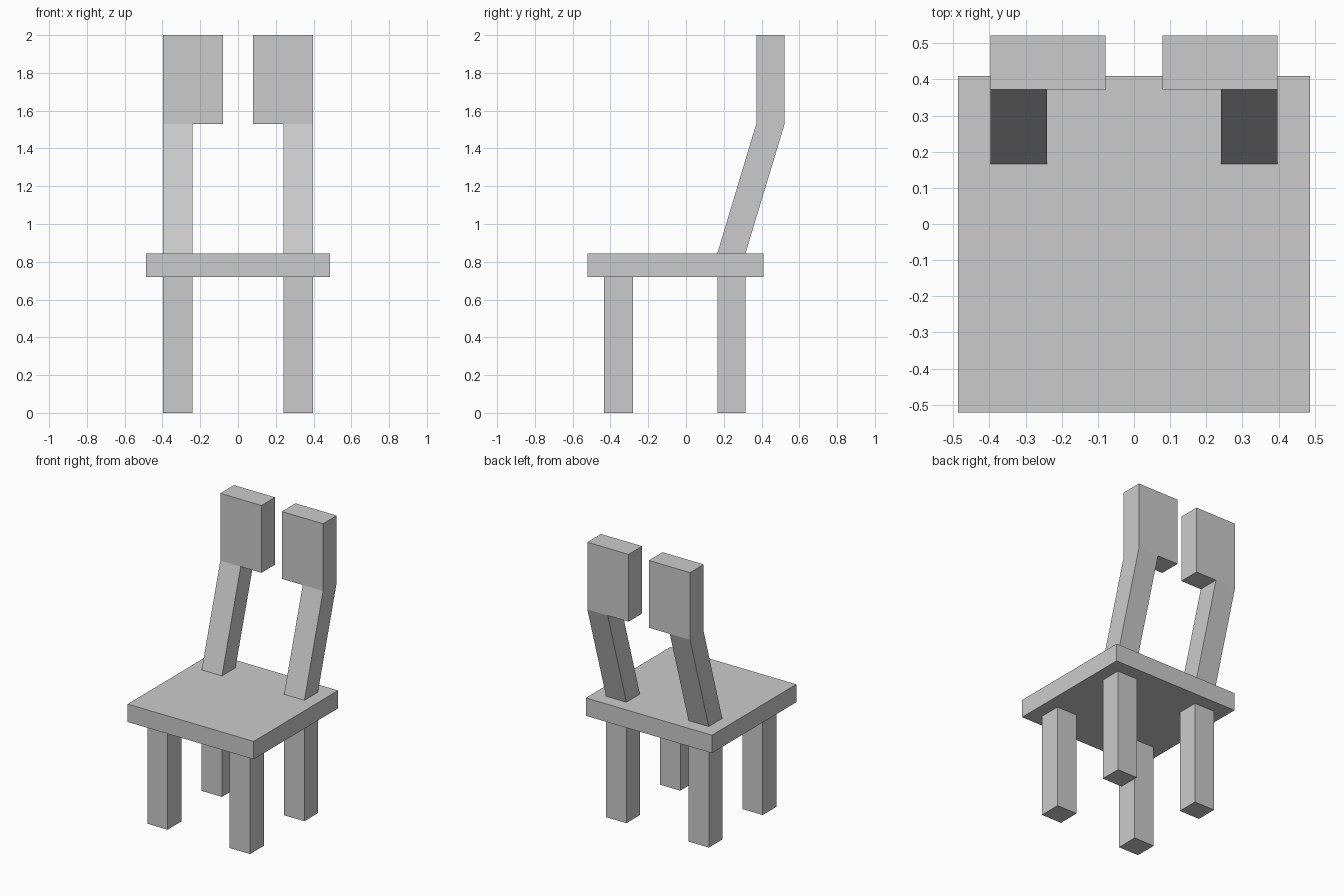
import bpy

if "Cube" in bpy.data.objects:
    bpy.data.objects.remove(bpy.data.objects["Cube"])


def prism(name, profile, x0, x1, mirrored=True):
    """Extrude a (y, z) profile from x0 to x1, optionally mirrored across x = 0."""
    n = len(profile)
    verts = [(x, y, z) for x in (x0, x1) for y, z in profile]
    faces = [tuple(reversed(range(n))), tuple(range(n, 2 * n))]
    faces += [(i, (i + 1) % n, n + (i + 1) % n, n + i) for i in range(n)]
    mesh = bpy.data.meshes.new(name)
    mesh.from_pydata(verts, [], faces)
    obj = bpy.data.objects.new(name, mesh)
    bpy.context.collection.objects.link(obj)
    if mirrored:
        mod = obj.modifiers.new("Mirror", 'MIRROR')
        mod.use_axis = (True, False, False)
        mod.use_mirror_merge = False
    return obj


def rect(y0, y1, z0, z1):
    return [(y0, z0), (y1, z0), (y1, z1), (y0, z1)]


SEAT_BOTTOM, SEAT_TOP, BEND, TOP = 0.72, 0.845, 1.53, 2.0
LEG_IN, LEG_OUT = 0.24, 0.397

# Seat slab
prism("seat", rect(-0.522, 0.409, SEAT_BOTTOM, SEAT_TOP), -0.487, 0.487, mirrored=False)

# Legs, in left and right pairs
prism("front_legs", rect(-0.434, -0.28, 0, SEAT_BOTTOM), LEG_IN, LEG_OUT)
prism("back_legs", rect(0.166, 0.315, 0, SEAT_BOTTOM), LEG_IN, LEG_OUT)

# Leaning back posts
prism("back_posts", [(0.166, SEAT_TOP), (0.315, SEAT_TOP), (0.522, BEND), (0.372, BEND)],
      LEG_IN, LEG_OUT)

# Upright backrest blocks on top of the posts, with a gap between them
prism("backrest_blocks", rect(0.372, 0.522, BEND, TOP), 0.079, LEG_OUT)
